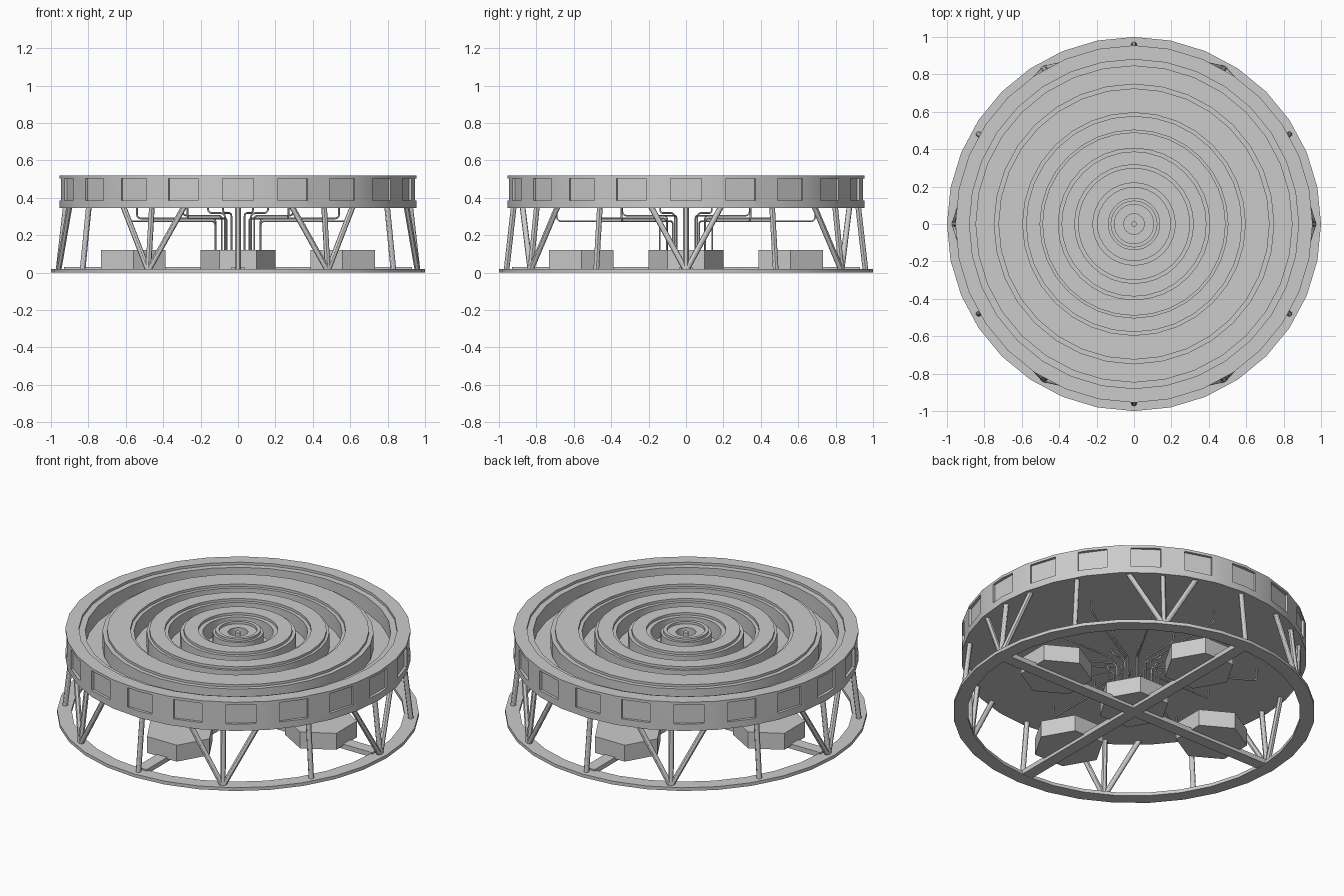
import bpy, bmesh, math
from mathutils import Vector

if "Cube" in bpy.data.objects:
    bpy.data.objects.remove(bpy.data.objects["Cube"])

SIDES = 32
BASE_TOP, DRUM_LOW, DRUM_TOP, FLOOR, LIP = 0.02, 0.345, 0.52, 0.41, 0.505


def polar(r, deg, z):
    a = math.radians(deg)
    return Vector((r * math.cos(a), r * math.sin(a), z))


def add_object(name, bm, smooth=True):
    bmesh.ops.recalc_face_normals(bm, faces=bm.faces)
    mesh = bpy.data.meshes.new(name)
    bm.to_mesh(mesh)
    bm.free()
    ob = bpy.data.objects.new(name, mesh)
    bpy.context.collection.objects.link(ob)
    if smooth:
        shade(ob)
    return ob


def shade(ob):
    bpy.ops.object.select_all(action='DESELECT')
    bpy.context.view_layer.objects.active = ob
    ob.select_set(True)
    bpy.ops.object.shade_smooth_by_angle(angle=math.radians(30))


def lathe(name, profile, closed=False):
    """Revolve an (r, z) profile around z."""
    bm = bmesh.new()
    rings = []
    for r, z in profile:
        if r == 0:
            rings.append([bm.verts.new((0, 0, z))] * SIDES)
        else:
            rings.append([bm.verts.new(polar(r, 360 * i / SIDES, z)) for i in range(SIDES)])
    pairs = list(zip(rings, rings[1:] + rings[:1]))
    for a, b in pairs if closed else pairs[:-1]:
        for i in range(SIDES):
            j = (i + 1) % SIDES
            quad = [a[i], a[j], b[j], b[i]]
            bm.faces.new(list(dict.fromkeys(quad)))
    return add_object(name, bm)


def box(bm, size, centre, deg=0):
    verts = bmesh.ops.create_cube(bm, size=1)['verts']
    bmesh.ops.scale(bm, vec=size, verts=verts)
    bmesh.ops.translate(bm, vec=centre, verts=verts)
    c, s = math.cos(math.radians(deg)), math.sin(math.radians(deg))
    for v in verts:
        x, y = v.co.x, v.co.y
        v.co.x, v.co.y = c * x - s * y, s * x + c * y


def rod(bm, a, b, radius):
    d = b - a
    verts = bmesh.ops.create_cone(bm, segments=12, radius1=radius, radius2=radius,
                                  depth=d.length, cap_ends=True)['verts']
    q = Vector((0, 0, 1)).rotation_difference(d)
    for v in verts:
        v.co = q @ v.co + (a + b) / 2


# Base ring and crossed floor bars
lathe("base_ring", [(0.92, 0), (1, 0), (1, BASE_TOP), (0.92, BASE_TOP)], closed=True)
bm = bmesh.new()
box(bm, (1.86, 0.07, 0.029), (0, 0, 0.0155))
box(bm, (0.07, 1.86, 0.028), (0, 0, 0.015))
add_object("floor_cross", bm, smooth=False)

# Hexagonal housings, flats facing the centre
for i, (x, y) in enumerate([(0, 0), (0.56, 0), (-0.56, 0), (0, 0.56), (0, -0.56)]):
    bm = bmesh.new()
    verts = bmesh.ops.create_cone(bm, segments=6, radius1=0.2, radius2=0.2,
                                  depth=0.1, cap_ends=True)['verts']
    turn = 90 if x else 0
    for k, v in enumerate(verts):
        a = math.degrees(math.atan2(v.co.y, v.co.x))
        a = round((a - 0) / 30) * 30
        v.co = polar(0.2, a + turn + (30 if a % 60 else 0), v.co.z) + Vector((x, y, 0.07))
    add_object(f"hex_housing_{i}", bm, smooth=False)

# Dish drum with concentric troughs
profile = [(0, DRUM_LOW), (0.955, DRUM_LOW), (0.955, DRUM_TOP)]
# each trough: outer shoulder, outer wall, inner wall, inner shoulder
for a, b, c, d in [(0.88, 0.845, 0.75, 0.725), (0.595, 0.575, 0.505, 0.49),
                   (0.405, 0.385, 0.32, 0.30), (0.22, 0.195, 0.14, 0.125)]:
    profile += [(a, DRUM_TOP), (a, LIP), (b, LIP), (b, FLOOR),
                (c, FLOOR), (c, LIP), (d, LIP), (d, DRUM_TOP)]
profile += [(0.105, DRUM_TOP), (0.105, LIP), (0.055, LIP), (0.055, 0.45),
            (0.015, 0.45), (0.015, LIP), (0, LIP)]
drum = lathe("dish_drum", profile)

# Twenty recessed panels cut into the rim
bm = bmesh.new()
for i in range(20):
    box(bm, (0.1, 0.165, 0.118), (0.985, 0, 0.445), i * 18)
cutter = add_object("panel_cutter", bm, smooth=False)
cutter.hide_render = True
mod = drum.modifiers.new("panels", 'BOOLEAN')
mod.object = cutter
mod.operation = 'DIFFERENCE'
mod.solver = 'EXACT'
shade_target = bpy.context.view_layer.objects
shade_target.active = drum
bpy.ops.object.modifier_move_to_index(modifier="panels", index=0)
bpy.ops.object.modifier_apply(modifier="panels")
bpy.data.objects.remove(cutter)

# Upright struts every 30 degrees, with a V pair on every second one
bm = bmesh.new()
for i in range(12):
    foot = polar(0.96, i * 30, 0.01)
    for spread in ((-12, 0, 12) if i % 2 == 0 else (0,)):
        rod(bm, foot, polar(0.92, i * 30 + spread, 0.36), 0.015)
add_object("support_struts", bm)

# Thin pipes rising from the centre and branching to the drum
curve = bpy.data.curves.new("feed_pipes", 'CURVE')
curve.dimensions = '3D'
curve.bevel_depth = 0.005
curve.bevel_resolution = 1


def pipe(deg, r0, r1, z):
    pts, f = [polar(r0, deg, 0.11)], 0.02
    for t in (0, 30, 60, 90):
        s, c = math.sin(math.radians(t)), math.cos(math.radians(t))
        pts.append(polar(r0 + f * (1 - c), deg, z - f + f * s))
    for t in (0, 30, 60, 90):
        s, c = math.sin(math.radians(t)), math.cos(math.radians(t))
        pts.append(polar(r1 - f + f * s, deg, z + f * (1 - c)))
    pts.append(polar(r1, deg, DRUM_LOW + 0.01))
    sp = curve.splines.new('POLY')
    sp.points.add(len(pts) - 1)
    for p, co in zip(sp.points, pts):
        p.co = (*co, 1)


for k in range(6):
    pipe(30 + 60 * k, 0.14, 0.69, 0.275)
    pipe(60 * k, 0.12, 0.54, 0.29)
    pipe(30 + 60 * k, 0.10, 0.34, 0.305)
    pipe(60 * k, 0.07, 0.16, 0.318)
pipes = bpy.data.objects.new("feed_pipes", curve)
bpy.context.collection.objects.link(pipes)
